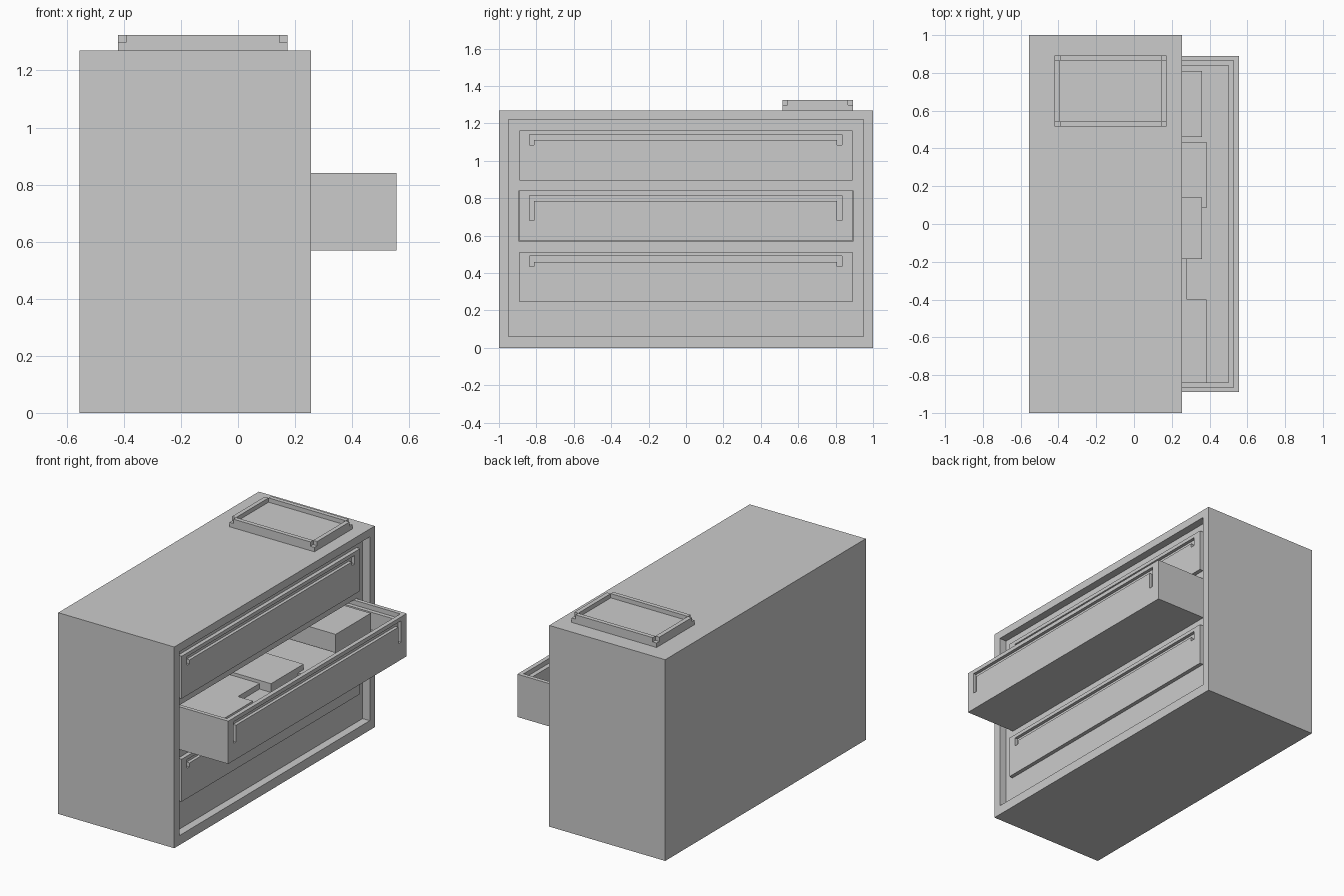
import bpy, bmesh

if "Cube" in bpy.data.objects:
    bpy.data.objects.remove(bpy.data.objects["Cube"])


def box(name, x, y, z):
    """Axis-aligned box from (min, max) pairs."""
    mesh = bpy.data.meshes.new(name)
    bm = bmesh.new()
    bmesh.ops.create_cube(bm, size=1)
    for v in bm.verts:
        v.co = [lo + (c + 0.5) * (hi - lo) for c, (lo, hi) in zip(v.co, (x, y, z))]
    bm.to_mesh(mesh)
    bm.free()
    obj = bpy.data.objects.new(name, mesh)
    bpy.context.collection.objects.link(obj)
    return obj


def cut(obj, *ranges):
    """Carve a box-shaped pocket out of obj."""
    tool = box("cutter", *ranges)
    tool.hide_render = True
    mod = obj.modifiers.new("pocket", 'BOOLEAN')
    mod.operation, mod.solver, mod.object = 'DIFFERENCE', 'EXACT', tool
    bpy.context.view_layer.objects.active = obj
    bpy.ops.object.modifier_apply(modifier=mod.name)
    bpy.data.objects.remove(tool)


def cut_grip(obj, face, top, leg_bottom, depth=0.02):
    """Grip groove: long bar with a short leg turned down at each end."""
    x = (face - depth, face + 0.1)
    cut(obj, x, (-0.838, 0.833), (top - 0.03, top))
    for y in ((-0.838, -0.812), (0.807, 0.833)):
        cut(obj, x, y, (leg_bottom, top - 0.005))


# Cabinet with recessed front and a cavity for the open drawer
PANEL = 0.205
cabinet = box("cabinet", (-0.555, 0.255), (-1, 1), (0, 1.27))
cut(cabinet, (PANEL, 0.4), (-0.95, 0.95), (0.06, 1.22))
cut(cabinet, (-0.2, 0.4), (-0.892, 0.892), (0.568, 0.842))

# Closed drawers
for name, z in (("lower_drawer", 0.245), ("upper_drawer", 0.895)):
    drawer = box(name, (PANEL - 0.03, 0.23), (-0.89, 0.89), (z, z + 0.268))
    cut_grip(drawer, 0.23, z + 0.245, z + 0.19)

# Open drawer with a stepped rim
drawer = box("open_drawer", (-0.1, 0.555), (-0.89, 0.89), (0.57, 0.84))
cut(drawer, (-0.075, 0.528), (-0.865, 0.865), (0.81, 1))
cut(drawer, (-0.05, 0.5), (-0.84, 0.84), (0.70, 1))
cut_grip(drawer, 0.555, 0.815, 0.68)

# Stacked contents of the open drawer
for i, (x1, y, top) in enumerate((
        (0.36, (0.46, 0.81), 0.82),
        (0.385, (0.085, 0.435), 0.72),
        (0.36, (-0.185, 0.14), 0.755),
        (0.28, (-0.40, -0.185), 0.735),
        (0.385, (-0.838, -0.40), 0.735))):
    box(f"folded_stack_{i + 1}", (-0.04, x1), y, (0.695, top))

# Tray on top: base slab with four rims that stop short of the corners
X, Y, T = (-0.42, 0.173), (0.515, 0.893), 0.027
box("tray_base", X, Y, (1.27, 1.298))
for side, (a, b) in enumerate(((X[0], X[0] + T), (X[1] - T, X[1]))):
    box(f"tray_side_rim_{side + 1}", (a, b), (Y[0] + T, Y[1] - T), (1.298, 1.325))
for side, (a, b) in enumerate(((Y[0], Y[0] + T), (Y[1] - T, Y[1]))):
    box(f"tray_end_rim_{side + 1}", (X[0] + T, X[1] - T), (a, b), (1.298, 1.325))
